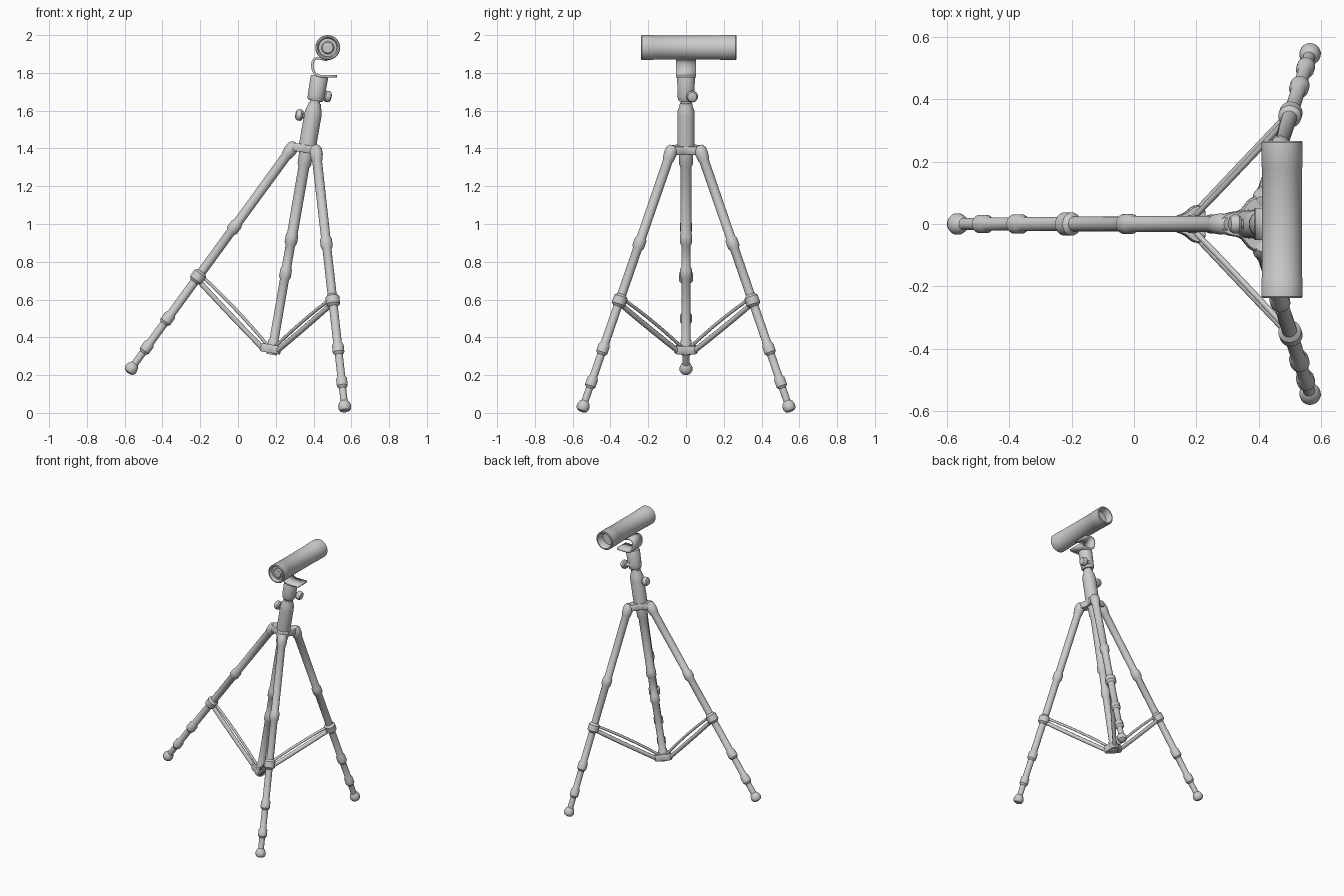
import bpy, bmesh, math
from mathutils import Vector, Matrix

if "Cube" in bpy.data.objects:
    bpy.data.objects.remove(bpy.data.objects["Cube"])

# Tilted frame of the centre column
AX = Vector((0.1726, 0, 1)).normalized()
E1 = Vector((AX.z, 0, -AX.x))
EY = Vector((0, 1, 0))


def axis(z):
    return Vector((0.181 + (z - 0.33) * 0.1726, 0, z))


def radial(deg):
    a = math.radians(deg)
    return E1 * math.cos(a) + EY * math.sin(a)


def finish(name, bm, angle=35):
    bmesh.ops.remove_doubles(bm, verts=bm.verts, dist=1e-5)
    bmesh.ops.recalc_face_normals(bm, faces=bm.faces)
    me = bpy.data.meshes.new(name)
    bm.to_mesh(me)
    bm.free()
    me.shade_smooth()
    me.set_sharp_from_angle(angle=math.radians(angle))
    ob = bpy.data.objects.new(name, me)
    bpy.context.collection.objects.link(ob)
    return ob


def loft(name, rings):
    bm = bmesh.new()
    vs = [[bm.verts.new(p) for p in ring] for ring in rings]
    n = len(rings[0])
    for a, b in zip(vs, vs[1:]):
        for i in range(n):
            j = (i + 1) % n
            bm.faces.new((a[i], a[j], b[j], b[i]))
    return finish(name, bm)


def lathe(name, origin, direction, profile, seg=28):
    """Revolve (radius, distance) pairs around a line."""
    q = Vector(direction).to_track_quat('Z', 'Y')
    rings = []
    for r, h in profile:
        rings.append([Vector(origin) + q @ Vector((r * math.cos(k * math.tau / seg),
                      r * math.sin(k * math.tau / seg), h)) for k in range(seg)])
    return loft(name, rings)


def three_lobe(name, centre, r_in, r_out, half):
    """Three-armed plate lying square to the column."""
    rings = []
    for s, h in ((0, -half), (0.93, -half), (1, -half * 0.7), (1, half * 0.7), (0.93, half), (0, half)):
        ring = []
        for k in range(72):
            d = k * 5
            w = (1 - math.cos(math.radians(3 * d))) / 2
            # lobes at 60, 180 and 300 degrees
            ring.append(centre + radial(d) * s * (r_in + (r_out - r_in) * w ** 1.2) + AX * h)
        rings.append(ring)
    return loft(name, rings)


def collar(s, r0, rc, r1, half=0.034):
    return [(r0, s - half), (rc, s - half * 0.6), (rc, s + half * 0.6), (r1, s + half)]


def rod(name, pts, r):
    cu = bpy.data.curves.new(name, 'CURVE')
    cu.dimensions = '3D'
    cu.bevel_depth = r
    cu.bevel_resolution = 3
    cu.use_fill_caps = True
    sp = cu.splines.new('NURBS')
    sp.points.add(len(pts) - 1)
    for p, co in zip(sp.points, pts):
        p.co = (*co, 1)
    sp.order_u = 3
    sp.use_endpoint_u = True
    ob = bpy.data.objects.new(name, cu)
    bpy.context.collection.objects.link(ob)


# Legs with telescopic collars, feet, and braces
legs = [("left", 180, Vector((0.288, 0, 1.405)), Vector((-0.567, 0, 0.232))),
        ("front", -60, Vector((0.413, -0.078, 1.387)), Vector((0.565, -0.546, 0.03))),
        ("back", 60, Vector((0.413, 0.078, 1.387)), Vector((0.565, 0.546, 0.03)))]
for side, deg, top, foot in legs:
    d = foot - top
    L = d.length
    prof = [(0, -0.032), (0.02, -0.028), (0.032, -0.01), (0.034, 0.02), (0.030, 0.05), (0.026, 0.06)]
    prof += collar(0.36 * L, 0.025, 0.032, 0.024)
    prof += collar(0.584 * L, 0.024, 0.037, 0.023)
    prof += collar(0.772 * L, 0.023, 0.031, 0.021)
    prof += collar(0.903 * L, 0.021, 0.029, 0.019)
    prof += [(0.019, L - 0.035), (0.027, L - 0.027), (0.034, L - 0.008),
             (0.034, L + 0.006), (0.027, L + 0.019), (0.012, L + 0.025), (0, L + 0.026)]
    lathe(side + "_leg", top, d, prof)

    joint = top + d * 0.584
    hub = axis(0.338) + radial(deg) * 0.045
    b = (hub - joint).normalized()
    n = (AX - b * AX.dot(b)).normalized()
    a0 = joint + b * 0.015
    rod(side + "_brace_lower", [a0 - n * 0.012, (a0 + hub) / 2 - n * 0.014, hub - n * 0.008], 0.014)
    rod(side + "_brace_upper", [a0 + n * 0.018, (a0 + hub) / 2 + n * 0.036, hub + n * 0.022], 0.009)

# Spider at the top and brace hub at the bottom
three_lobe("leg_spider", axis(1.397), 0.052, 0.1, 0.021)
three_lobe("brace_hub", axis(0.338), 0.042, 0.066, 0.022)

# Lower centre column
base = axis(0.33)
k = 1 / AX.z
lathe("centre_column", base, AX,
      [(0, -0.022), (0.028, -0.022), (0.03, 0.05), (0.024, 0.06)]
      + collar(0.41 * k, 0.024, 0.031, 0.025) + collar(0.59 * k, 0.025, 0.033, 0.028)
      + [(0.029, 0.97 * k), (0.036, 0.985 * k), (0.038, 1.05 * k), (0, 1.05 * k)])

# Upper barrel, neck and head block
lathe("upper_barrel", axis(1.38), AX,
      [(0, 0), (0.046, 0), (0.046, 0.2), (0.044, 0.222), (0.034, 0.252), (0.032, 0.265), (0, 0.265)])
lathe("neck", axis(1.62), AX, [(0, 0), (0.027, 0), (0.027, 0.06), (0, 0.06)])
lathe("head_block", axis(1.652), AX,
      [(0, 0), (0.038, 0), (0.043, 0.008), (0.045, 0.03), (0.047, 0.125), (0.044, 0.132), (0, 0.132)])

# Clamp knobs
knob = [(0, 0), (0.014, 0), (0.014, 0.045), (0.024, 0.048), (0.030, 0.056),
        (0.030, 0.072), (0.024, 0.082), (0.012, 0.086), (0, 0.087)]
lathe("barrel_knob", axis(1.565) - E1 * 0.005, -E1, knob)
lathe("head_knob", axis(1.685) + EY * 0.033 - E1 * 0.005, E1, knob)

# Curved strap bracket under the tube
path = [(0.524, 1.783), (0.48, 1.781), (0.44, 1.782), (0.42, 1.787), (0.405, 1.8), (0.396, 1.818),
        (0.393, 1.84), (0.396, 1.86), (0.405, 1.873), (0.42, 1.879), (0.44, 1.875), (0.475, 1.868)]
bm = bmesh.new()
rows = [[bm.verts.new((x, y, z)) for y in (-0.052, 0.052)] for x, z in path]
for a, b in zip(rows, rows[1:]):
    bm.faces.new((a[0], a[1], b[1], b[0]))
strap = finish("strap_bracket", bm, 40)
mod = strap.modifiers.new("thickness", 'SOLIDIFY')
mod.thickness = 0.013
mod.offset = 0

# Tube with recessed ends and slightly thicker end bands
lathe("tube", (0.475, -0.238, 1.934), (0, 1, 0),
      [(0, 0.010), (0.028, 0.012), (0.034, 0.02), (0.048, 0.022), (0.052, 0.003), (0.055, 0),
       (0.062, 0), (0.066, 0.005), (0.066, 0.064), (0.064, 0.068), (0.064, 0.418), (0.066, 0.422),
       (0.066, 0.5), (0.062, 0.505), (0.055, 0.505), (0.051, 0.5), (0.045, 0.455), (0, 0.455)], 40)
